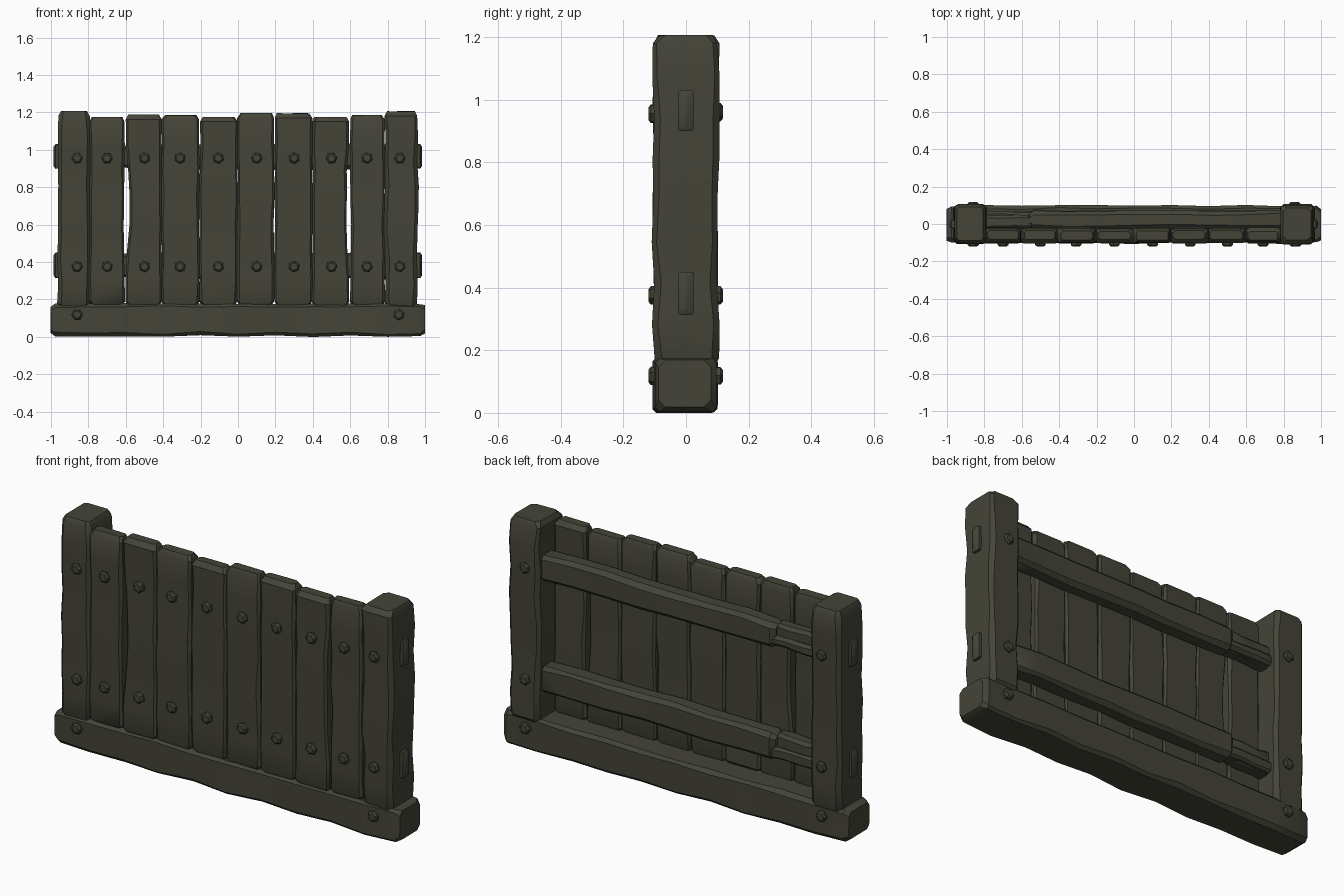
import bpy, bmesh, math, random
from mathutils import Vector

if "Cube" in bpy.data.objects:
    bpy.data.objects.remove(bpy.data.objects["Cube"])

random.seed(7)

wood = bpy.data.materials.new("dark olive wood")
wood.diffuse_color = (0.058, 0.058, 0.040, 1)
wood.use_nodes = True
wood.node_tree.nodes["Principled BSDF"].inputs["Base Color"].default_value = wood.diffuse_color


def finish(bm, name, angle=35):
    bmesh.ops.recalc_face_normals(bm, faces=bm.faces)
    mesh = bpy.data.meshes.new(name)
    bm.to_mesh(mesh)
    bm.free()
    mesh.materials.append(wood)
    ob = bpy.data.objects.new(name, mesh)
    bpy.context.collection.objects.link(ob)
    bpy.ops.object.select_all(action='DESELECT')
    ob.select_set(True)
    bpy.context.view_layer.objects.active = ob
    bpy.ops.object.shade_smooth_by_angle(angle=math.radians(angle))
    return ob


def timber(name, axis, lo, hi, cuts=7, wobble=0.005, chamfer=0.016, end=0.025, pinch=(0, 0)):
    """Hand-hewn beam: chamfered section swept along x or z, with worn ends.
    pinch pulls the two sides inward at mid-length."""
    order = (0, 1, 2) if axis == 'z' else (1, 2, 0)     # cross u, cross v, length
    (u0, u1), (v0, v1), (l0, l1) = [(lo[i], hi[i]) for i in order]
    length = l1 - l0
    ts = [0, end / length]
    ts += [i / (cuts + 1) for i in range(1, cuts + 1)]
    ts += [1 - end / length, 1]
    bm = bmesh.new()
    rings = []
    for k, t in enumerate(ts):
        cap = k in (0, len(ts) - 1)
        inset = 0.014 if cap else 0
        r = lambda: random.uniform(-wobble, wobble)
        bump = math.sin(math.pi * t) ** 2
        a0, a1 = u0 + inset + r() + pinch[0] * bump, u1 - inset + r() - pinch[1] * bump
        b0, b1 = v0 + inset + r(), v1 - inset + r()
        c = chamfer * random.uniform(0.6, 1.2)
        pts = [(a0 + c, b0), (a1 - c, b0), (a1, b0 + c), (a1, b1 - c),
               (a1 - c, b1), (a0 + c, b1), (a0, b1 - c), (a0, b0 + c)]
        ring = []
        for u, v in pts:
            co = [0, 0, 0]
            co[order[0]], co[order[1]] = u, v
            co[order[2]] = l0 + t * length + (random.uniform(-0.3, 0.3) * wobble)
            ring.append(bm.verts.new(co))
        rings.append(ring)
    for a, b in zip(rings, rings[1:]):
        for i in range(8):
            j = (i + 1) % 8
            bm.faces.new((a[i], a[j], b[j], b[i]))
    bm.faces.new(rings[0])
    bm.faces.new(rings[-1])
    return finish(bm, name)


def bolt(name, x, y, z, side):
    """Six-sided bolt head facing front (side=-1) or back (side=1)."""
    bm = bmesh.new()
    turn = random.uniform(0, 1)
    rings = []
    for rad, d in ((0.030, -0.02), (0.030, 0.010), (0.020, 0.018)):
        rings.append([bm.verts.new((x + rad * math.cos(turn + i * math.pi / 3), y + side * d,
                                    z + rad * math.sin(turn + i * math.pi / 3))) for i in range(6)])
    for a, b in zip(rings, rings[1:]):
        for i in range(6):
            bm.faces.new((a[i], a[(i + 1) % 6], b[(i + 1) % 6], b[i]))
    bm.faces.new(rings[0])
    bm.faces.new(rings[-1])
    finish(bm, name, 20)


# Ground beam
timber("base_beam", 'x', (-1, -0.102, 0.004), (1, 0.098, 0.178), cuts=9, wobble=0.005, chamfer=0.02)

# Corner posts
timber("left_post", 'z', (-0.965, -0.105, 0.15), (-0.79, 0.103, 1.205), chamfer=0.02)
timber("right_post", 'z', (0.785, -0.105, 0.15), (0.962, 0.103, 1.205), chamfer=0.02)

# Front planks: left edge, right edge, top, side pinches
planks = [(-0.795, -0.607, 1.175, (0, 0.006)), (-0.602, -0.407, 1.188, (0.020, 0)),
          (-0.408, -0.205, 1.185, (0, 0)), (-0.205, -0.002, 1.175, (0, 0)),
          (-0.003, 0.194, 1.195, (0, 0)), (0.194, 0.396, 1.195, (0, 0)),
          (0.396, 0.595, 1.175, (0, 0.017)), (0.598, 0.785, 1.185, (0.004, 0))]
for i, (x0, x1, top, pinch) in enumerate(planks):
    timber(f"plank_{i + 1}", 'z', (x0, -0.100, 0.165), (x1, -0.022, top),
           cuts=6, wobble=0.004, chamfer=0.013, pinch=pinch)

# Cross rails behind the planks, with a split thinner end and tenons through the posts
for label, z0, z1 in (("lower", 0.31, 0.45), ("upper", 0.895, 1.03)):
    timber(f"{label}_rail", 'x', (-0.56, -0.028, z0), (0.82, 0.072, z1),
           cuts=6, wobble=0.005, chamfer=0.02)
    timber(f"{label}_rail_split_end", 'x', (-0.82, -0.028, z0 + 0.008), (-0.54, 0.048, z1 - 0.006),
           cuts=2, wobble=0.004, chamfer=0.015)
    timber(f"{label}_rail_splinter", 'x', (-0.82, 0.0, z0 + 0.012), (-0.50, 0.066, z0 + 0.07),
           cuts=2, wobble=0.004, chamfer=0.015)
    for side, x0, x1 in (("left", -0.986, -0.90), ("right", 0.90, 0.984)):
        timber(f"{label}_{side}_tenon", 'x', (x0, -0.026, z0 + 0.004), (x1, 0.024, z1),
               cuts=1, wobble=0.001, chamfer=0.006, end=0.01)

# Bolts
columns = [-0.86, -0.70, -0.50, -0.31, -0.105, 0.10, 0.30, 0.50, 0.69, 0.865]
for i, x in enumerate(columns):
    for row, z in (("lower", 0.375), ("upper", 0.955)):
        bolt(f"front_{row}_bolt_{i + 1}", x, -0.102, z, -1)
for side, x in (("left", -0.86), ("right", 0.86)):
    bolt(f"{side}_front_base_bolt", x, -0.102, 0.118, -1)
    for row, z in (("base", 0.118), ("lower", 0.375), ("upper", 0.96)):
        bolt(f"{side}_back_{row}_bolt", x, 0.1, z, 1)
